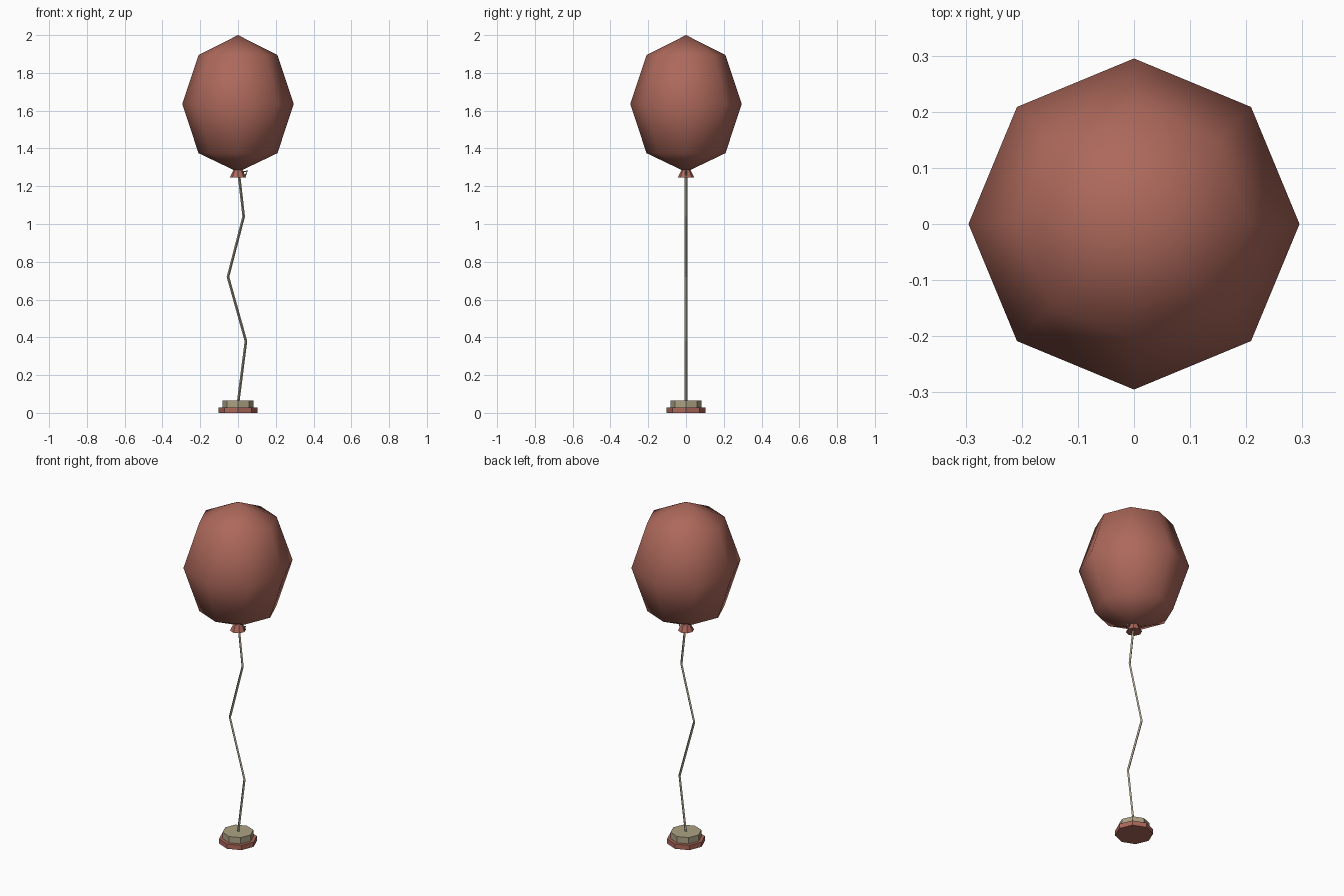
import bpy, bmesh
from math import cos, sin, pi
from mathutils import Vector

if "Cube" in bpy.data.objects:
    bpy.data.objects.remove(bpy.data.objects["Cube"])


def material(name, color):
    m = bpy.data.materials.new(name)
    m.diffuse_color = (*color, 1)
    m.use_nodes = True
    m.node_tree.nodes["Principled BSDF"].inputs["Base Color"].default_value = m.diffuse_color
    return m


RED = material("red", (0.42, 0.14, 0.105))
BEIGE = material("beige", (0.42, 0.36, 0.23))
CORD = material("cord", (0.42, 0.38, 0.27))


def finish(name, bm, mat, smooth=False):
    bmesh.ops.recalc_face_normals(bm, faces=bm.faces)
    for f in bm.faces:
        f.smooth = smooth
    me = bpy.data.meshes.new(name)
    bm.to_mesh(me)
    bm.free()
    me.materials.append(mat)
    ob = bpy.data.objects.new(name, me)
    bpy.context.collection.objects.link(ob)
    return ob


def lathe(name, profile, mat, smooth=False, sides=8):
    """Revolve (radius, z) points around z; radius 0 makes a pole, open ends are capped."""
    bm = bmesh.new()
    rings = []
    for r, z in profile:
        n = sides if r else 1
        rings.append([bm.verts.new((r * cos(2 * pi * i / sides), r * sin(2 * pi * i / sides), z))
                      for i in range(n)])
    for a, b in zip(rings, rings[1:]):
        for i in range(sides):
            j = (i + 1) % sides
            quad = [a[i % len(a)], a[j % len(a)], b[j % len(b)], b[i % len(b)]]
            bm.faces.new(list(dict.fromkeys(quad)))
    for ring in (rings[0], rings[-1]):
        if len(ring) > 1:
            bm.faces.new(ring)
    return finish(name, bm, mat, smooth)


def cord(name, points, radius, mat, sides=4):
    """Thin mitred tube along (x, z) points in the y = 0 plane."""
    bm = bmesh.new()
    pts = [Vector((x, 0, z)) for x, z in points]
    rings = []
    for i, p in enumerate(pts):
        d = (pts[min(i + 1, len(pts) - 1)] - pts[max(i - 1, 0)]).normalized()
        u, v = Vector((0, 1, 0)), d.cross(Vector((0, 1, 0)))
        rings.append([bm.verts.new(p + radius * (u * cos(2 * pi * k / sides) + v * sin(2 * pi * k / sides)))
                      for k in range(sides)])
    for a, b in zip(rings, rings[1:]):
        for k in range(sides):
            j = (k + 1) % sides
            bm.faces.new((a[k], a[j], b[j], b[k]))
    bm.faces.new(rings[0])
    bm.faces.new(rings[-1])
    return finish(name, bm, mat)


# Balloon envelope and flared neck
lathe("balloon", [(0, 1.275), (0.295, 1.635)][:1] +
      [(0.209, 1.375), (0.295, 1.635), (0.209, 1.895), (0, 2.0)], RED, smooth=True)
lathe("balloon_neck", [(0.043, 1.247), (0.022, 1.29)], RED)

# Kinked string and its loose tied end
cord("string", [(0, 0.05), (0.042, 0.38), (-0.053, 0.72), (0.03, 1.04), (0.004, 1.27)], 0.007, CORD)
cord("string_end", [(0.015, 1.275), (0.05, 1.28), (0.038, 1.257)], 0.004, CORD)

# Two-step weight
lathe("weight_base", [(0.102, 0), (0.102, 0.028)], RED)
lathe("weight_top", [(0.083, 0.028), (0.083, 0.065)], BEIGE)
